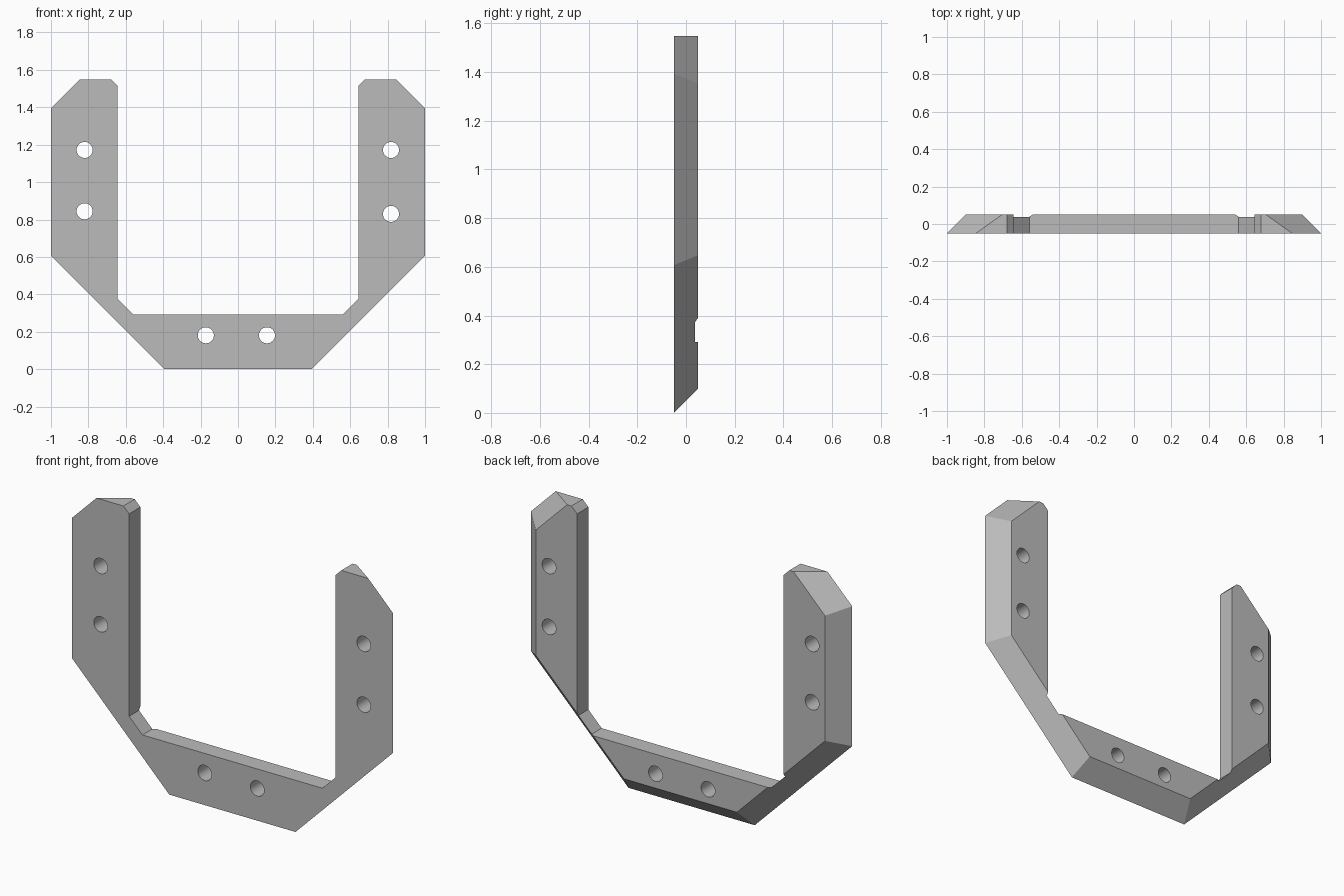
import bpy
import bmesh
from math import pi
from mathutils import Matrix

cube = bpy.data.objects.get("Cube")
if cube:
    bpy.data.objects.remove(cube, do_unlink=True)

HALF = 0.05      # half the plate thickness
TOP = 1.548

grey = bpy.data.materials.new("plain grey")
grey.use_nodes = True
grey.diffuse_color = (0.5, 0.5, 0.5, 1)
grey.node_tree.nodes["Principled BSDF"].inputs["Base Color"].default_value = (0.5, 0.5, 0.5, 1)


def mirrored(half):
    """Close a right-hand (x, z) profile with its mirror image."""
    return half + [(-x, z) for x, z in reversed(half)]


def add_object(name, bm):
    bmesh.ops.recalc_face_normals(bm, faces=bm.faces[:])
    mesh = bpy.data.meshes.new(name)
    bm.to_mesh(mesh)
    bm.free()
    mesh.materials.append(grey)
    obj = bpy.data.objects.new(name, mesh)
    bpy.context.scene.collection.objects.link(obj)
    return obj


def loft(name, front, back, depth):
    """Join two matching outlines at y = -depth and y = +depth."""
    bm = bmesh.new()
    a = [bm.verts.new((x, -depth, z)) for x, z in front]
    b = [bm.verts.new((x, depth, z)) for x, z in back]
    bm.faces.new(a)
    bm.faces.new(b[::-1])
    for i in range(len(a)):
        j = (i + 1) % len(a)
        bm.faces.new((a[i], a[j], b[j], b[i]))
    return add_object(name, bm)


# Outer body: sides, corners and foot slope inward at 45 degrees to the back
front = mirrored([(0.393, 0), (1, 0.607), (1, 1.394), (0.846, TOP)])
back = mirrored([(0.352, 0.1), (0.9, 0.648), (0.9, 1.353), (0.705, TOP)])
bracket = loft("u_bracket", front, back, HALF)

# Inner opening, with clipped corners below and at the arm tips
opening = mirrored([(0.56, 0.291), (0.643, 0.374), (0.643, 1.513), (0.778, 1.648)])
cutters = [loft("opening_cutter", opening, opening, 0.2)]

# Screw holes: two in each arm, two in the foot
holes = [(-0.82, 1.172), (-0.82, 0.844), (0.818, 1.172), (0.818, 0.83),
         (-0.172, 0.181), (0.155, 0.181)]
for x, z in holes:
    bm = bmesh.new()
    bmesh.ops.create_cone(
        bm, cap_ends=True, segments=32, radius1=0.043, radius2=0.043, depth=0.4,
        matrix=Matrix.Translation((x, 0, z)) @ Matrix.Rotation(pi / 2, 4, "X"))
    cutters.append(add_object("hole_cutter", bm))

# Cut everything out, then bake the result
for cutter in cutters:
    cutter.hide_render = True
    mod = bracket.modifiers.new("cut", "BOOLEAN")
    mod.operation = "DIFFERENCE"
    mod.solver = "EXACT"
    mod.object = cutter

bpy.context.view_layer.update()
graph = bpy.context.evaluated_depsgraph_get()
result = bpy.data.meshes.new_from_object(bracket.evaluated_get(graph))
bracket.modifiers.clear()
bracket.data = result
for cutter in cutters:
    bpy.data.objects.remove(cutter, do_unlink=True)

# Smooth hole walls, crisp plate edges
bpy.ops.object.select_all(action="DESELECT")
bracket.select_set(True)
bpy.context.view_layer.objects.active = bracket
bpy.ops.object.shade_smooth_by_angle(angle=pi / 7)
